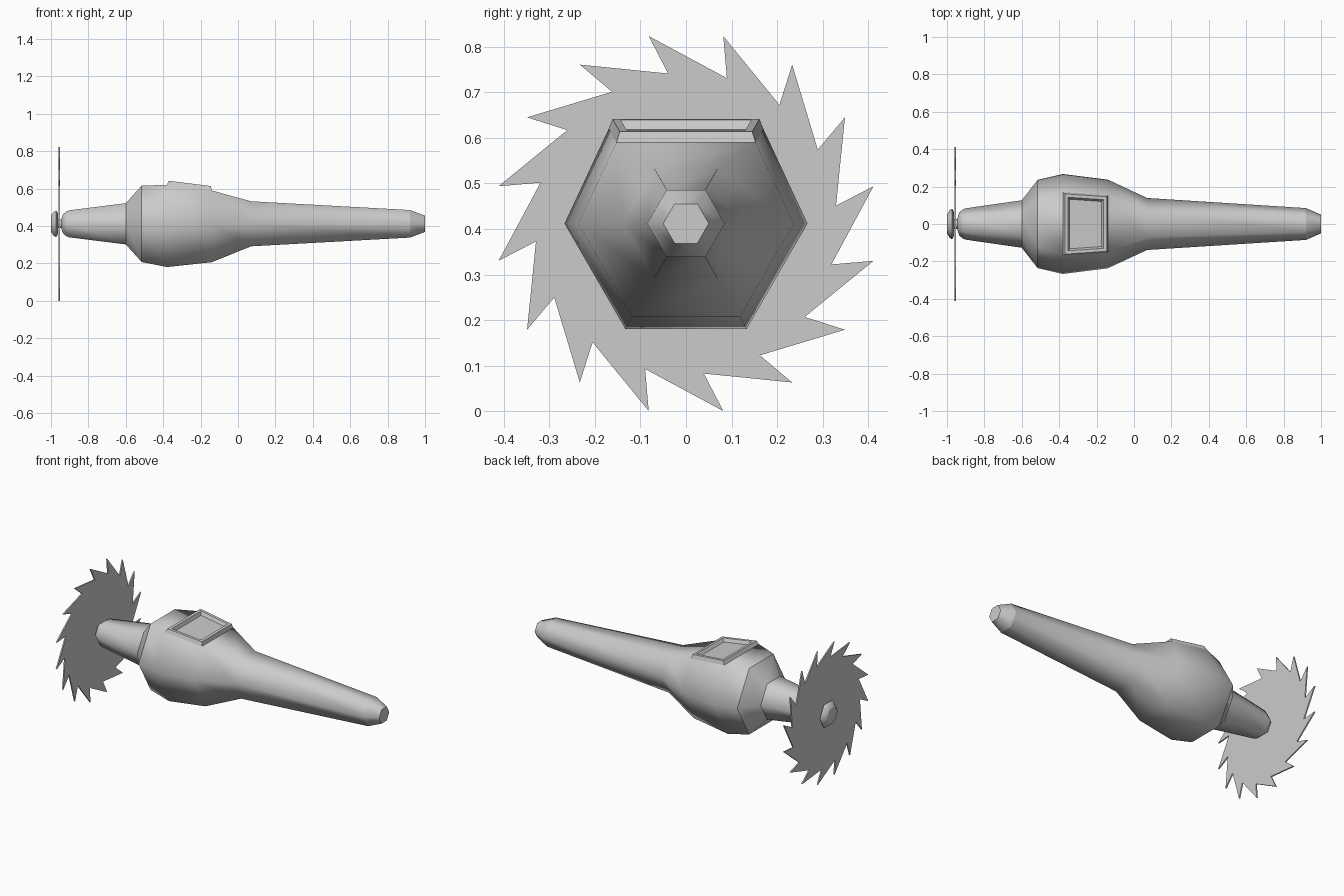
import bpy, bmesh
from math import cos, sin, pi, radians

if "Cube" in bpy.data.objects:
    bpy.data.objects.remove(bpy.data.objects["Cube"])

CZ = 0.412  # axis height


def hex_ring(x, r):
    return [(x, r * cos(k * pi / 3), CZ + r * sin(k * pi / 3)) for k in range(6)]


def finish(bm, name):
    me = bpy.data.meshes.new(name)
    bm.to_mesh(me)
    bm.free()
    ob = bpy.data.objects.new(name, me)
    bpy.context.collection.objects.link(ob)
    return ob


def loft(rings):
    """Skin a list of 6-point rings into a closed tube."""
    bm = bmesh.new()
    vs = [[bm.verts.new(p) for p in ring] for ring in rings]
    for a, b in zip(vs, vs[1:]):
        for k in range(6):
            n = (k + 1) % 6
            bm.faces.new((a[k], a[n], b[n], b[k])).smooth = True
    bm.faces.new(vs[0])
    bm.faces.new(vs[-1])
    bmesh.ops.recalc_face_normals(bm, faces=bm.faces[:])
    return bm, vs


def sharpen(bm, vs, indices):
    for i in indices:
        for k in range(6):
            e = bm.edges.get((vs[i][k], vs[i][(k + 1) % 6]))
            if e:
                e.smooth = False


# Housing and handle: hexagonal profile along x
profile = [(-0.905, 0.083), (-0.6, 0.127), (-0.515, 0.236), (-0.38, 0.267),
           (-0.14, 0.237), (0.07, 0.139), (0.92, 0.085), (1.0, 0.05)]
rings = [hex_ring(x, r) for x, r in profile]
# Flattened, widened seat for the panel on top
for i, y, z in ((3, 0.17, 0.62), (4, 0.153, 0.59)):
    x = profile[i][0]
    rings[i][1], rings[i][2] = (x, y, z), (x, -y, z)
bm, vs = loft(rings)
sharpen(bm, vs, (0, 1, 2, 6, 7))

# Raised panel frame with recessed floor
seat = {vs[3][1], vs[3][2], vs[4][1], vs[4][2]}
panel = next(f for f in bm.faces if set(f.verts) == seat)
for e in panel.edges:
    e.smooth = False
for thick, depth in ((0.008, 0.023), (0.017, 0.0), (0.01, -0.02)):
    res = bmesh.ops.inset_individual(bm, faces=[panel], thickness=thick,
                                     depth=depth, use_even_offset=True)
    for f in res["faces"] + [panel]:
        f.smooth = False
finish(bm, "housing_and_handle")

# Collar, shaft and domed end nut
for name, prof, sharp in (
        ("collar", [(-0.945, 0.03), (-0.935, 0.06), (-0.915, 0.079), (-0.9, 0.079)], (0, 3)),
        ("shaft", [(-0.97, 0.026), (-0.93, 0.026)], (0, 1)),
        ("blade_nut", [(-1.0, 0.05), (-0.985, 0.074), (-0.972, 0.082), (-0.963, 0.066)], (0, 2, 3))):
    bm, vs = loft([hex_ring(x, r) for x, r in prof])
    sharpen(bm, vs, sharp)
    finish(bm, name)

# Saw blade with 16 hooked teeth
bm = bmesh.new()
pts = []
for k in range(16):
    root = radians(6.8 - 22.5 * k)
    for r, a in ((0.332, root), (0.42, root + radians(4.45))):
        pts.append(bm.verts.new((-0.959, r * cos(a), CZ + r * sin(a))))
face = bm.faces.new(pts)
ext = bmesh.ops.extrude_face_region(bm, geom=[face], use_keep_orig=True)
bmesh.ops.translate(bm, vec=(0.008, 0, 0),
                    verts=[g for g in ext["geom"] if isinstance(g, bmesh.types.BMVert)])
bmesh.ops.recalc_face_normals(bm, faces=bm.faces[:])
finish(bm, "saw_blade")
